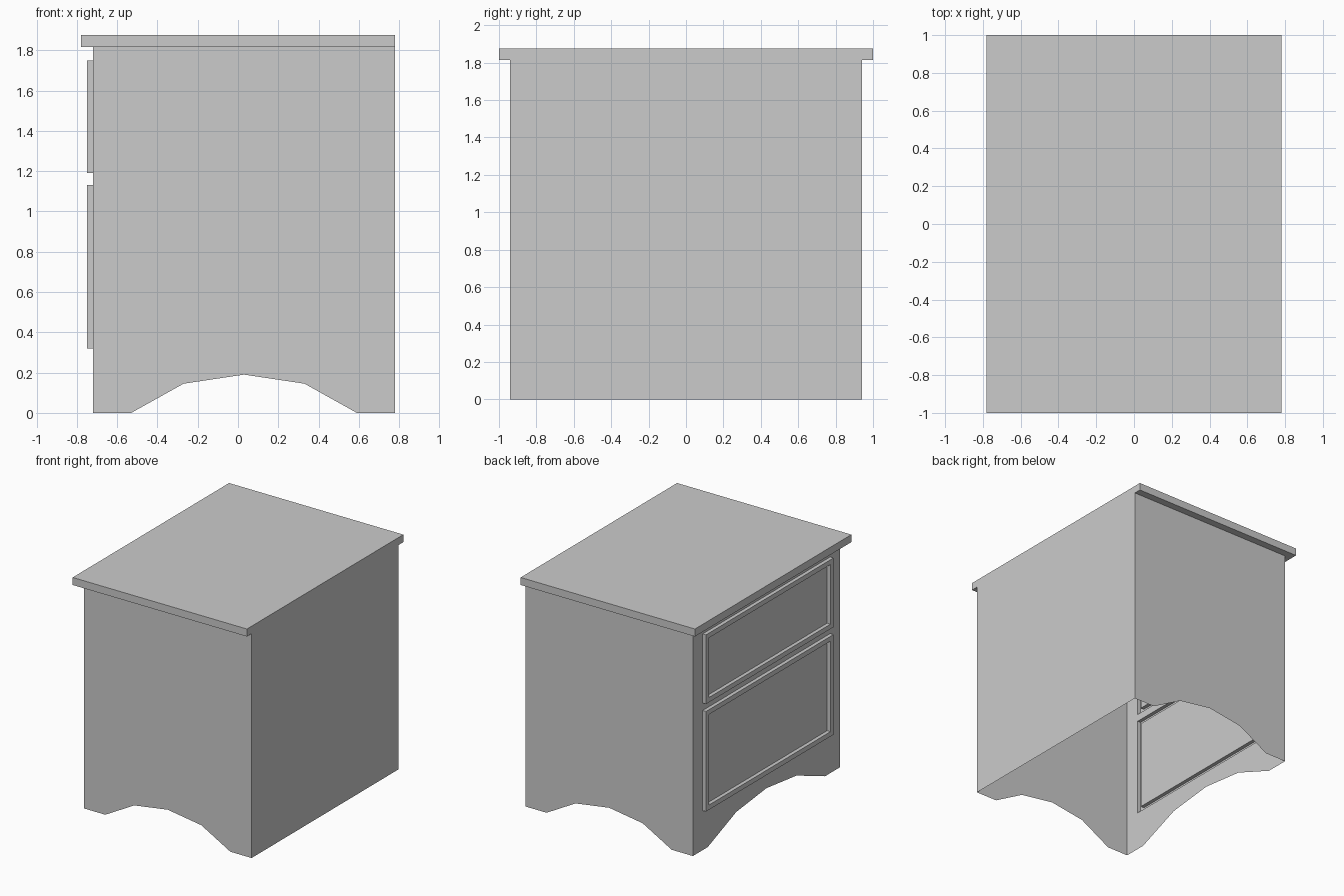
import bpy
import bmesh
from mathutils import Vector

cube = bpy.data.objects.get("Cube")
if cube:
    bpy.data.objects.remove(cube, do_unlink=True)

# Main dimensions
BACK, FACE = 0.78, -0.72        # carcass extent along x
MID = (BACK + FACE) / 2
SIDE = 0.94                     # carcass half width along y
BODY_TOP, TOP = 1.815, 1.876
DRAWER_Y = 0.815
DRAWERS = {"lower_drawer_front": (0.32, 1.13), "upper_drawer_front": (1.19, 1.75)}

gray = bpy.data.materials.new("plain gray")
gray.use_nodes = True
gray.diffuse_color = (0.6, 0.6, 0.6, 1)
gray.node_tree.nodes["Principled BSDF"].inputs["Base Color"].default_value = gray.diffuse_color


def finish(name, bm):
    bmesh.ops.remove_doubles(bm, verts=bm.verts, dist=0.0005)
    mesh = bpy.data.meshes.new(name)
    bm.to_mesh(mesh)
    bm.free()
    mesh.materials.append(gray)
    obj = bpy.data.objects.new(name, mesh)
    bpy.context.collection.objects.link(obj)
    return obj


def polygon(bm, points, outward):
    face = bm.faces.new([bm.verts.new(p) for p in points])
    face.normal_update()
    if face.normal.dot(Vector(outward)) < 0:
        face.normal_flip()
    return face


def wall_profile(half, arch):
    """Wall outline as (across, z) with a faceted arch cut in its foot."""
    foot, shoulder = arch
    return [(-half, BODY_TOP), (-half, 0), (-foot, 0), (-shoulder, 0.145), (0, 0.19),
            (shoulder, 0.145), (foot, 0), (half, 0), (half, BODY_TOP)]


# Carcass: thin open-bottomed walls, arched on three sides
bm = bmesh.new()
polygon(bm, [(FACE, u, z) for u, z in wall_profile(SIDE, (0.75, 0.385))], (-1, 0, 0))

# Cut the drawer openings out of the drawer wall
for z in [z for span in DRAWERS.values() for z in span]:
    bmesh.ops.bisect_plane(bm, geom=bm.verts[:] + bm.edges[:] + bm.faces[:],
                           plane_co=(0, 0, z), plane_no=(0, 0, 1))
for y in (-DRAWER_Y, DRAWER_Y):
    bmesh.ops.bisect_plane(bm, geom=bm.verts[:] + bm.edges[:] + bm.faces[:],
                           plane_co=(0, y, 0), plane_no=(0, 1, 0))
openings = []
for f in bm.faces:
    c = f.calc_center_median()
    if abs(c.y) < 0.1 and any(lo < c.z < hi for lo, hi in DRAWERS.values()):
        openings.append(f)
bmesh.ops.delete(bm, geom=openings, context='FACES')

for s in (-1, 1):
    profile = wall_profile(BACK - MID, (0.56, 0.3))
    polygon(bm, [(MID + u, s * SIDE, z) for u, z in profile], (0, s, 0))
polygon(bm, [(BACK, -SIDE, 0), (BACK, SIDE, 0),
             (BACK, SIDE, BODY_TOP), (BACK, -SIDE, BODY_TOP)], (1, 0, 0))
finish("carcass", bm)

# Top: slab overhanging three sides, open into the carcass below
bm = bmesh.new()
outer = [(-BACK, -1), (BACK, -1), (BACK, 1), (-BACK, 1)]
inner = [(FACE, -SIDE), (BACK, -SIDE), (BACK, SIDE), (FACE, SIDE)]
polygon(bm, [(x, y, TOP) for x, y in outer], (0, 0, 1))
for i in range(4):
    a, b = outer[i], outer[(i + 1) % 4]
    normal = (b[1] - a[1], a[0] - b[0], 0)
    polygon(bm, [(*a, BODY_TOP), (*b, BODY_TOP), (*b, TOP), (*a, TOP)], normal)
    if i != 1:
        c, d = inner[(i + 1) % 4], inner[i]
        polygon(bm, [(*p, BODY_TOP) for p in (a, b, c, d)], (0, 0, -1))
finish("top", bm)

# Drawer fronts: raised frame around a panel set back to the carcass plane
for name, (lo, hi) in DRAWERS.items():
    bm = bmesh.new()
    panel = polygon(bm, [(FACE, -DRAWER_Y, lo), (FACE, DRAWER_Y, lo),
                         (FACE, DRAWER_Y, hi), (FACE, -DRAWER_Y, hi)], (-1, 0, 0))
    for thickness, depth in ((0, 0.03), (0.055, 0), (0, -0.03)):
        bmesh.ops.inset_individual(bm, faces=[panel], thickness=thickness, depth=depth)
    finish(name, bm)
